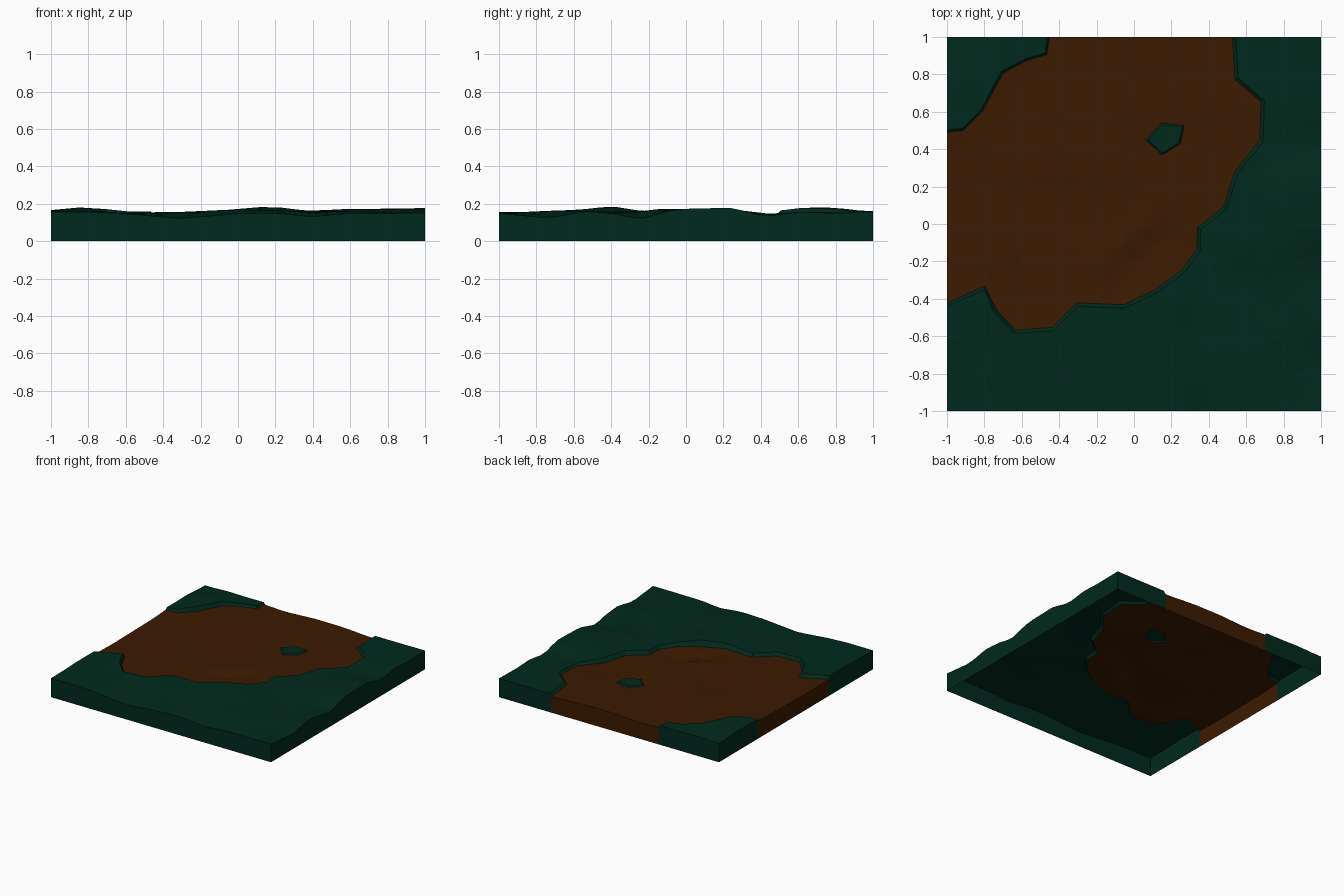
import bpy, bmesh, math, random
from mathutils import Vector
from mathutils.geometry import delaunay_2d_cdt

if "Cube" in bpy.data.objects:
    bpy.data.objects.remove(bpy.data.objects["Cube"])

random.seed(4)

def material(name, rgb):
    m = bpy.data.materials.new(name)
    m.diffuse_color = (*rgb, 1)
    m.use_nodes = True
    m.node_tree.nodes["Principled BSDF"].inputs["Base Color"].default_value = m.diffuse_color
    return m

GRASS = material("dark green grass", (0.0003, 0.0225, 0.0122))
DIRT = material("brown dirt", (0.0450, 0.0108, 0.0003))

# Outlines of the grass banks, and of the small grass island
front_bank = [(-1, -.44), (-.8, -.35), (-.75, -.47), (-.64, -.585), (-.43, -.57), (-.3, -.44),
              (-.05, -.45), (.12, -.37), (.27, -.26), (.355, -.14), (.355, -.03), (.495, .08),
              (.555, .27), (.69, .44), (.697, .66), (.557, .78), (.545, 1)]
corner_bank = [(-.465, 1), (-.475, .915), (-.58, .885), (-.71, .815), (-.82, .61), (-.92, .51), (-1, .505)]
island = [(.075, .45), (.15, .53), (.26, .52), (.24, .435), (.15, .38)]

def offset(path, d, closed=False):
    """Move a path to its left by d; open ends stay on the tile border."""
    out, n = [], len(path)
    for i, p in enumerate(path):
        a = path[(i - 1) % n] if closed or i else p
        b = path[(i + 1) % n] if closed or i < n - 1 else p
        t = (Vector(b) - Vector(a)).normalized()
        q = Vector(p) + Vector((-t.y, t.x)) * d
        if not closed and i in (0, n - 1):
            q = Vector([c if abs(c) == 1 else v for c, v in zip(p, q)])
        out.append(tuple(q))
    return out

front_foot = offset(front_bank, .019)
corner_foot = offset(corner_bank, .013)
island_foot = offset(island, .011, True)
front_close = [(1, 1), (1, -1), (-1, -1)]
grass_tops = [front_bank + front_close, corner_bank + [(-1, 1)], island]
grass_feet = [front_foot + front_close, corner_foot + [(-1, 1)], island_foot]

def inside(p, poly):
    hit = False
    for (x1, y1), (x2, y2) in zip(poly, poly[1:] + poly[:1]):
        if (y1 > p[1]) != (y2 > p[1]) and p[0] < (x2 - x1) * (p[1] - y1) / (y2 - y1) + x1:
            hit = not hit
    return hit

def line(v, pts):
    for (a, h), (b, k) in zip(pts, pts[1:]):
        if v <= b:
            return h + (k - h) * (v - a) / (b - a)
    return pts[-1][1]

def blend(x, y, spots):
    """Smooth height between scattered spot heights."""
    w = [1 / ((x - a) ** 2 + (y - b) ** 2 + .004) ** 1.6 for a, b, _ in spots]
    return sum(k * s[2] for k, s in zip(w, spots)) / sum(w)

front_edge = [(-1, .155), (-.78, .156), (-.6, .148), (-.32, .122), (0, .147), (.2, .152),
              (.4, .13), (.55, .147), (1, .15)]
right_edge = [(-1, .15), (-.73, .123), (-.55, .16), (-.4, .15), (-.25, .118), (-.05, .172),
              (.25, .179), (.42, .132), (.6, .158), (.75, .15), (1, .154)]
back_edge = [(-.47, .142), (-.27, .133), (0, .147), (.25, .146), (.5, .13)]
left_edge = [(-.44, .138), (-.2, .132), (.1, .136), (.35, .14), (.5, .15)]

grass_spots = [(-1, -.6, .163), (-.8, -.4, .163), (-.8, -.75, .158), (-.6, -.65, .150), (-.5, -.8, .146),
               (-.35, -.55, .156), (-.2, -.75, .150), (0, -.5, .168), (.15, -.4, .184), (.2, -.7, .164),
               (.4, -.2, .156), (.4, -.6, .155), (.6, -.1, .172), (.7, -.7, .162), (.8, .1, .174),
               (.75, .42, .146), (.75, .65, .158), (.8, .85, .152), (.6, 1, .153), (.55, .2, .168),
               (-.8, .72, .182), (-.6, .93, .158), (-1, 1, .155), (-1, .6, .163)]

dirt_spots = [(-.6, -.5, .128), (-.7, 0, .134), (-.4, .1, .122), (-.3, -.3, .134), (-.2, .35, .140),
              (-.6, .4, .136), (-.4, .7, .140), (0, .7, .140), (.3, .7, .142), (.55, .6, .140),
              (.15, .45, .130), (.5, .4, .128), (.3, .15, .136), (.25, -.15, .138), (0, .03, .130)]

def grass_height(x, y):
    z = blend(x, y, grass_spots)
    # blend into the border profiles
    wf = max(0, 1 - (y + 1) / .3)
    wr = max(0, 1 - (1 - x) / .3)
    z += wf * (line(x, front_edge) - z)
    z += wr * (line(y, right_edge) - z)
    # gully running to the right border
    t = max(0, min(1, ((x - .6) * .4 - (y + .28) * .42) / .3364))
    d = math.hypot(x - .6 - .4 * t, y + .28 + .42 * t)
    return z - .026 * max(0, 1 - d / .13) * (1 - wr)

def dirt_height(x, y):
    z = blend(x, y, dirt_spots)
    wb = max(0, 1 - (1 - y) / .25)
    wl = max(0, 1 - (x + 1) / .25)
    z += wb * (line(x, back_edge) - z)
    z += wl * (line(y, left_edge) - z)
    # rut beside the low ridge near the front
    u, v = (x - .03) * .74 + (y + .14) * .67, -(x - .03) * .67 + (y + .14) * .74
    z -= .026 * math.exp(-(u / .2) ** 2 - ((v + .04) / .06) ** 2)
    return z + .016 * math.exp(-(u / .22) ** 2 - ((v - .07) / .07) ** 2)

# Collect points: outlines first, then borders and a scattered grid
points, edges = [], []

def add_path(path, closed=False):
    s = len(points)
    points.extend(path)
    edges.extend((s + i, s + i + 1) for i in range(len(path) - 1))
    if closed:
        edges.append((s + len(path) - 1, s))

for p in (front_bank, front_foot, corner_bank, corner_foot):
    add_path(p)
add_path(island, True)
add_path(island_foot, True)
ring_edges = [(Vector(points[a]), Vector(points[b])) for a, b in edges]

def clear(p, gap=.035):
    p = Vector(p)
    for a, b in ring_edges:
        t = max(0, min(1, (p - a).dot(b - a) / (b - a).length_squared))
        if (a + (b - a) * t - p).length < gap:
            return False
    return True

N = 26
for i in range(N + 1):
    for j in range(N + 1):
        border = i in (0, N) or j in (0, N)
        j1, j2 = (0, 0) if border else (random.uniform(-.012, .012), random.uniform(-.012, .012))
        p = (-1 + 2 * i / N + j1, -1 + 2 * j / N + j2)
        if clear(p):
            points.append(p)
for ax in (0, 1):
    for side in (-1, 1):
        ids = sorted((k for k, p in enumerate(points) if abs(p[ax] - side) < 1e-6),
                     key=lambda k: points[k][1 - ax])
        edges.extend(zip(ids, ids[1:]))

co, _, tris, *_ = delaunay_2d_cdt([Vector(p) for p in points], edges, [], 0, 1e-5)

def near(p, path):
    return any(math.hypot(p[0] - q[0], p[1] - q[1]) < 1e-4 for q in path)

def height(p):
    if near(p, island) or inside(p, island):
        return dirt_height(*p) + .010
    if any(near(p, f) for f in (front_foot, corner_foot, island_foot)):
        return dirt_height(*p)
    if near(p, front_bank + corner_bank):
        return max(grass_height(*p), dirt_height(*p) + .010)
    if any(inside((p[0] * .9999, p[1] * .9999), g) for g in grass_tops):
        return grass_height(*p)
    return dirt_height(*p)

def build(name, mat, wanted):
    """Top surface triangles of one colour plus the border walls beneath them."""
    bm = bmesh.new()
    vs = [bm.verts.new((p.x, p.y, height(p))) for p in co]
    for t in tris:
        c = [sum(co[k][a] for k in t) / len(t) for a in (0, 1)]
        if any(inside(c, g) for g in grass_feet) == wanted:
            bm.faces.new([vs[k] for k in t])
    bmesh.ops.delete(bm, geom=[v for v in bm.verts if not v.link_faces], context='VERTS')
    bm.normal_update()
    for f in bm.faces:
        if f.normal.z < 0:
            f.normal_flip()
    # open-bottomed side walls
    for e in list(bm.edges):
        a, b = e.verts
        if e.is_boundary and any(abs(a.co[k] - s) < 1e-4 and abs(b.co[k] - s) < 1e-4
                                 for k in (0, 1) for s in (-1, 1)):
            lo = [bm.verts.new((v.co.x, v.co.y, 0)) for v in (b, a)]
            f = bm.faces.new([a, b] + lo)
            f.normal_update()
            if f.normal.dot(Vector((a.co.x + b.co.x, a.co.y + b.co.y, 0))) < 0:
                f.normal_flip()
    bmesh.ops.remove_doubles(bm, verts=bm.verts, dist=1e-5)
    me = bpy.data.meshes.new(name)
    bm.to_mesh(me)
    bm.free()
    me.materials.append(mat)
    ob = bpy.data.objects.new(name, me)
    bpy.context.collection.objects.link(ob)
    bpy.context.view_layer.objects.active = ob
    ob.select_set(True)
    bpy.ops.object.shade_smooth_by_angle(angle=math.radians(25))
    ob.select_set(False)

build("grass_ground", GRASS, True)
build("dirt_patch", DIRT, False)
